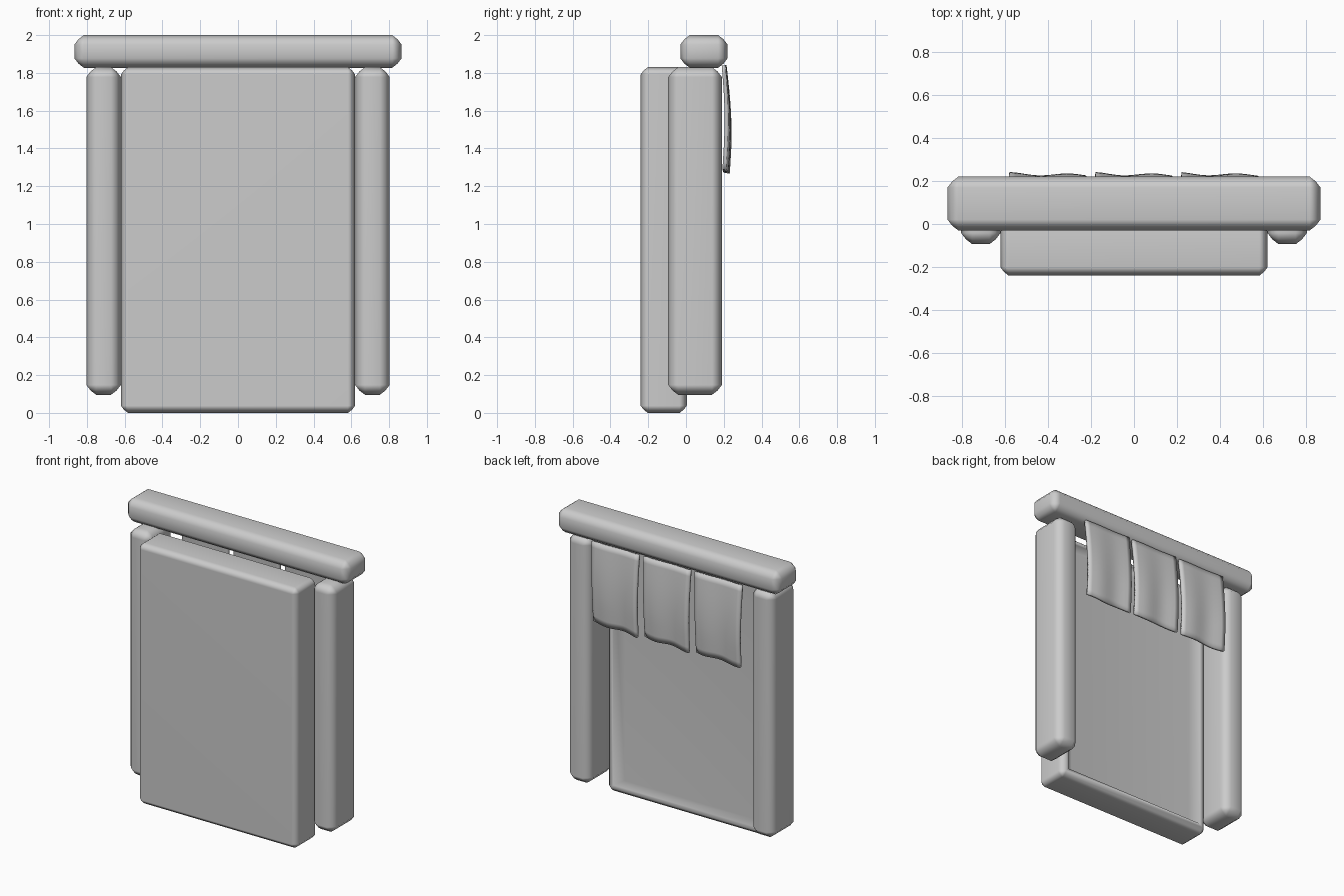
import bpy, bmesh, math

old = bpy.data.objects.get("Cube")
if old:
    bpy.data.objects.remove(old, do_unlink=True)

grey = bpy.data.materials.new("plain_grey")
grey.use_nodes = True
GREY = (0.6, 0.6, 0.6, 1)
grey.diffuse_color = GREY
grey.node_tree.nodes["Principled BSDF"].inputs["Base Color"].default_value = GREY


def finish(bm, name):
    """Turn a bmesh into a smooth-shaded grey object."""
    bmesh.ops.recalc_face_normals(bm, faces=bm.faces)
    mesh = bpy.data.meshes.new(name)
    bm.to_mesh(mesh)
    bm.free()
    mesh.materials.append(grey)
    obj = bpy.data.objects.new(name, mesh)
    bpy.context.collection.objects.link(obj)
    bpy.ops.object.select_all(action="DESELECT")
    obj.select_set(True)
    bpy.context.view_layer.objects.active = obj
    bpy.ops.object.shade_smooth_by_angle(angle=math.radians(50))
    return obj


def chamfered_box(x, y, z, width):
    """Box from (min, max) pairs with cut edges."""
    bm = bmesh.new()
    bmesh.ops.create_cube(bm, size=1)
    for v in bm.verts:
        v.co = [lo + (c + 0.5) * (hi - lo) for c, (lo, hi) in zip(v.co, (x, y, z))]
    bmesh.ops.bevel(bm, geom=bm.edges[:], offset=width, segments=2, profile=0.32,
                    affect="EDGES")
    bm.normal_update()
    return bm


def finish_block(bm, name):
    """Finish a block, keeping its large faces flat."""
    finish(bm, name).modifiers.new("flat_faces", "WEIGHTED_NORMAL")


# Top beam
finish_block(chamfered_box((-0.866, 0.866), (-0.03, 0.22), (1.827, 2.0), 0.05), "top_beam")

# Side posts
for name, side in (("left_post", 1), ("right_post", -1)):
    x_range = sorted((side * 0.62, side * 0.803))
    finish_block(chamfered_box(x_range, (-0.094, 0.19), (0.096, 1.83), 0.052), name)

# Door panel with a sloped rim around a shallow recess at the back
MIDDLE = 0.915
door = chamfered_box((-0.62, 0.62), (-0.24, 0.004), (0, 1.83), 0.038)
back = [f for f in door.faces if f.normal.y > 0.99]
bmesh.ops.inset_region(door, faces=back, thickness=0.03)
bmesh.ops.inset_region(door, faces=back, thickness=0.02)
for v in {v for f in back for v in f.verts}:
    v.co.x -= math.copysign(0.045, v.co.x)
    v.co.z -= math.copysign(0.015, v.co.z - MIDDLE)
    v.co.y -= 0.045
finish_block(door, "door_panel")


# Hanging cloths behind the beam
def cloth(name, x_min, phase):
    width, top, length = 0.365, 1.84, 0.568
    bm = bmesh.new()
    bmesh.ops.create_grid(bm, x_segments=12, y_segments=14, size=0.5)
    for v in bm.verts:
        u, drop = v.co.x + 0.5, 0.5 - v.co.y
        fold = 0.007 * math.cos(u * 8 + 0.2 * phase) + 0.009 * (1 - u)
        belly = 0.014 * math.sin(math.pi * drop) + 0.006 * drop
        hem = 0.004 * math.sin(u * 9 + phase) - 0.012 * u
        x = x_min + u * width - 0.03 * u * drop * (1 - 0.5 * drop)
        v.co = (x, 0.2 + belly + fold * min(1, 0.3 + drop),
                top - drop * (length + hem))
    solid = finish(bm, name).modifiers.new("thickness", "SOLIDIFY")
    solid.thickness = 0.02
    solid.offset = 0


for i, label in enumerate(("right", "middle", "left")):
    cloth(label + "_cloth", -0.58 + i * 0.4, i)
